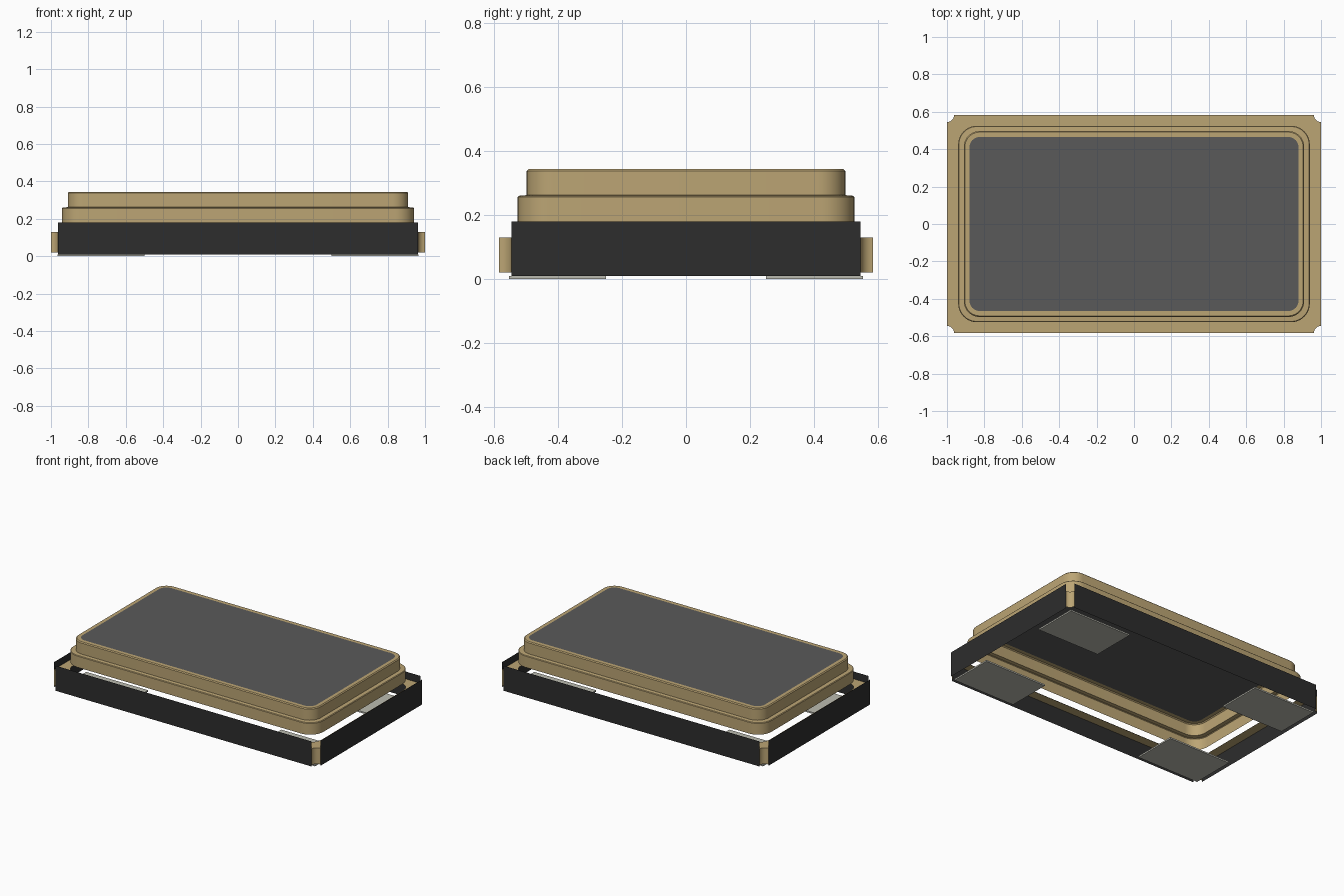
import bpy, bmesh, math

cube = bpy.data.objects.get("Cube")
if cube:
    bpy.data.objects.remove(cube, do_unlink=True)


def material(name, rgb):
    m = bpy.data.materials.new(name)
    m.use_nodes = True
    m.diffuse_color = (*rgb, 1)
    m.node_tree.nodes["Principled BSDF"].inputs["Base Color"].default_value = (*rgb, 1)
    return m


TAN = material("gold_tan", (0.50, 0.375, 0.175))
GREY = material("plate_grey", (0.102, 0.102, 0.102))
BLACK = material("ceramic_black", (0.026, 0.026, 0.026))
PAD = material("pad_silver", (0.50, 0.50, 0.44))

X, Y = 1.0, 0.583            # body half sizes
NOTCH = 0.038                # radius of the corner notches
WALL_LOW, WALL_TOP = 0.01, 0.18
SHELF = 0.13                 # height of the metal shelf inside the walls


def finish(name, bm, mat, smooth=False):
    mesh = bpy.data.meshes.new(name)
    bm.to_mesh(mesh)
    bm.free()
    mesh.materials.append(mat)
    obj = bpy.data.objects.new(name, mesh)
    bpy.context.collection.objects.link(obj)
    if smooth:
        bpy.ops.object.select_all(action='DESELECT')
        obj.select_set(True)
        bpy.context.view_layer.objects.active = obj
        bpy.ops.object.shade_smooth_by_angle(angle=math.radians(35))
    return obj


def rounded_loop(hx, hy, r, z, n=10):
    """Counter-clockwise rectangle with rounded corners."""
    pts = []
    for k, (sx, sy) in enumerate([(1, 1), (-1, 1), (-1, -1), (1, -1)]):
        for i in range(n + 1):
            a = math.pi / 2 * (k + i / n)
            pts.append((sx * (hx - r) + r * math.cos(a), sy * (hy - r) + r * math.sin(a), z))
    return pts


def notched_loop(z, n=10):
    """Counter-clockwise rectangle with a concave quarter circle at each corner."""
    pts = []
    for k, (sx, sy) in enumerate([(1, 1), (-1, 1), (-1, -1), (1, -1)]):
        for i in range(n + 1):
            a = math.pi * 1.5 + math.pi / 2 * (k - i / n)
            pts.append((sx * X + NOTCH * math.cos(a), sy * Y + NOTCH * math.sin(a), z))
    return pts


def bridge(bm, loops):
    rows = [[bm.verts.new(p) for p in loop] for loop in loops]
    n = len(rows[0])
    for a, b in zip(rows, rows[1:]):
        for i in range(n):
            j = (i + 1) % n
            bm.faces.new((a[i], a[j], b[j], b[i]))


# Four separate thin walls, stopping short of the corners
ex, ey = X - NOTCH, Y - NOTCH
for name, (ax, ay), (bx, by) in [
        ("front_wall", (-ex, -Y), (ex, -Y)), ("left_wall", (X, -ey), (X, ey)),
        ("back_wall", (ex, Y), (-ex, Y)), ("right_wall", (-X, ey), (-X, -ey))]:
    bm = bmesh.new()
    bm.faces.new([bm.verts.new(p) for p in (
        (ax, ay, WALL_LOW), (bx, by, WALL_LOW), (bx, by, WALL_TOP), (ax, ay, WALL_TOP))])
    finish(name, bm, BLACK)

# Metal shelf running round the inside of the walls
bm = bmesh.new()
bridge(bm, [notched_loop(SHELF), rounded_loop(0.935, 0.518, 0.08, SHELF)])
finish("metal_shelf", bm, TAN)

# Concave metal strips in the corner notches
N = 10
low, high = notched_loop(0.02, N), notched_loop(SHELF, N)
for k, name in enumerate(["back_left", "back_right", "front_right", "front_left"]):
    bm = bmesh.new()
    span = range(k * (N + 1), (k + 1) * (N + 1))
    a = [bm.verts.new(low[i]) for i in span]
    b = [bm.verts.new(high[i]) for i in span]
    for i in range(N):
        bm.faces.new((a[i], a[i + 1], b[i + 1], b[i]))
    finish(name + "_corner_strip", bm, TAN, True)

# Stepped open lid shell: half width, half depth, corner radius, height
profile = [(0.94, 0.525, 0.10, 0.18), (0.94, 0.525, 0.10, 0.256),
           (0.936, 0.521, 0.096, 0.26), (0.91, 0.497, 0.085, 0.262),
           (0.91, 0.497, 0.085, 0.337), (0.904, 0.491, 0.079, 0.343),
           (0.88, 0.465, 0.055, 0.343)]
bm = bmesh.new()
bridge(bm, [rounded_loop(*p) for p in profile])
finish("lid_shell", bm, TAN, True)

# Flat plate closing the lid
bm = bmesh.new()
bm.faces.new([bm.verts.new(p) for p in rounded_loop(0.88, 0.465, 0.055, 0.343)])
finish("lid_plate", bm, GREY)

# Four contact pads under the corners
for sx, side in ((1, "left"), (-1, "right")):
    for sy, end in ((1, "back"), (-1, "front")):
        bm = bmesh.new()
        bmesh.ops.create_cube(bm, size=1)
        bmesh.ops.scale(bm, vec=(0.465, 0.302, 0.01), verts=bm.verts)
        bmesh.ops.translate(bm, vec=(sx * 0.7325, sy * 0.401, 0.005), verts=bm.verts)
        finish(f"{end}_{side}_pad", bm, PAD)
